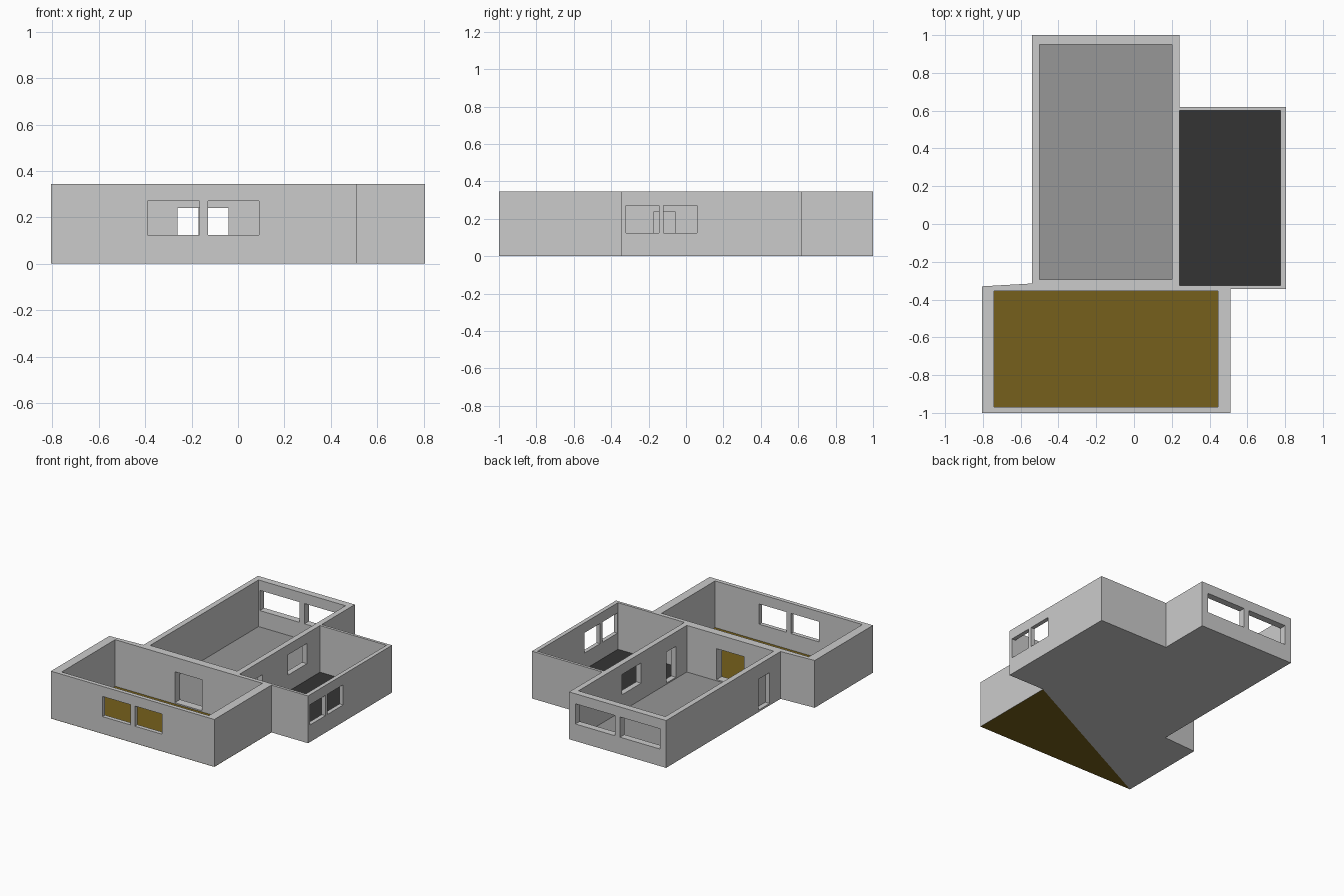
import bpy, bmesh

if "Cube" in bpy.data.objects:
    bpy.data.objects.remove(bpy.data.objects["Cube"])

H = 0.345            # wall height
FLOOR = 0.004        # top of the base slab
SILL, HEAD = 0.125, 0.272
DOOR_LOW, DOOR_TOP = 0.015, 0.24


def material(name, rgb):
    m = bpy.data.materials.new(name)
    m.diffuse_color = (*rgb, 1)
    m.use_nodes = True
    m.node_tree.nodes["Principled BSDF"].inputs["Base Color"].default_value = m.diffuse_color
    return m


def add_mesh(name, bm, mat=None):
    me = bpy.data.meshes.new(name)
    bm.to_mesh(me)
    bm.free()
    ob = bpy.data.objects.new(name, me)
    bpy.context.collection.objects.link(ob)
    if mat:
        me.materials.append(mat)
    return ob


def sheet(name, pts, z, mat=None, height=0):
    """Flat polygon, optionally extruded upward into a prism."""
    bm = bmesh.new()
    face = bm.faces.new([bm.verts.new((x, y, z)) for x, y in pts])
    if height:
        r = bmesh.ops.extrude_face_region(bm, geom=[face])
        top = [g for g in r["geom"] if isinstance(g, bmesh.types.BMVert)]
        bmesh.ops.translate(bm, verts=top, vec=(0, 0, height))
        bmesh.ops.recalc_face_normals(bm, faces=bm.faces[:])
    return add_mesh(name, bm, mat)


def rect(x0, x1, y0, y1):
    return [(x0, y0), (x1, y0), (x1, y1), (x0, y1)]


def cut(target, x0, x1, y0, y1, z0, z1):
    cutter = sheet("cutter", rect(x0, x1, y0, y1), z0, height=z1 - z0)
    cutter.hide_render = True
    mod = target.modifiers.new("cut", 'BOOLEAN')
    mod.operation, mod.solver, mod.object = 'DIFFERENCE', 'EXACT', cutter
    bpy.context.view_layer.objects.active = target
    bpy.ops.object.modifier_apply(modifier=mod.name)
    bpy.data.objects.remove(cutter)


# Solid block following the outer plan
plan = [(-0.805, -1.0), (0.51, -1.0), (0.51, -0.345), (0.805, -0.345),
        (0.805, 0.62), (0.24, 0.62), (0.24, 1.0), (-0.54, 1.0),
        (-0.54, -0.315), (-0.805, -0.33)]
walls = sheet("walls", plan, 0.001, height=H - 0.001)

# Rooms hollowed out, each with its coloured floor
rooms = [
    ("front_room_floor", (-0.74, 0.445, -0.97, -0.355), (0.18, 0.118, 0.0115)),
    ("main_room_floor", (-0.50, 0.20, -0.295, 0.95), (0.31, 0.31, 0.31)),
    ("side_room_floor", (0.24, 0.775, -0.325, 0.60), (0.034, 0.034, 0.034)),
]
for name, (x0, x1, y0, y1), rgb in rooms:
    cut(walls, x0, x1, y0, y1, FLOOR, H + 0.1)
    sheet(name, rect(x0, x1, y0, y1), FLOOR + 0.002, material(name, rgb))

# Windows: front pair, back pair, side pair, and one between the rooms
for x0, x1 in ((-0.39, -0.165), (-0.13, 0.09)):
    cut(walls, x0, x1, -1.05, -0.93, SILL, HEAD)
for x0, x1 in ((-0.49, -0.17), (-0.13, 0.19)):
    cut(walls, x0, x1, 0.92, 1.05, SILL, HEAD)
for y0, y1 in ((-0.32, -0.145), (-0.12, 0.06)):
    cut(walls, 0.74, 0.85, y0, y1, SILL, HEAD)
cut(walls, 0.17, 0.27, 0.23, 0.45, SILL, HEAD)

# Doorways: front to main, main to side, and a closed outer door recess
cut(walls, -0.26, -0.04, -0.38, -0.27, DOOR_LOW, DOOR_TOP)
cut(walls, 0.17, 0.27, -0.17, -0.06, DOOR_LOW, DOOR_TOP)
cut(walls, -0.60, -0.505, -0.19, -0.06, DOOR_LOW, DOOR_TOP)

# Coloured half of the front room underside
sheet("front_room_underside", [(0.51, -1.0), (-0.805, -1.0), (0.51, -0.345)], 0.0,
      bpy.data.materials["front_room_floor"])
